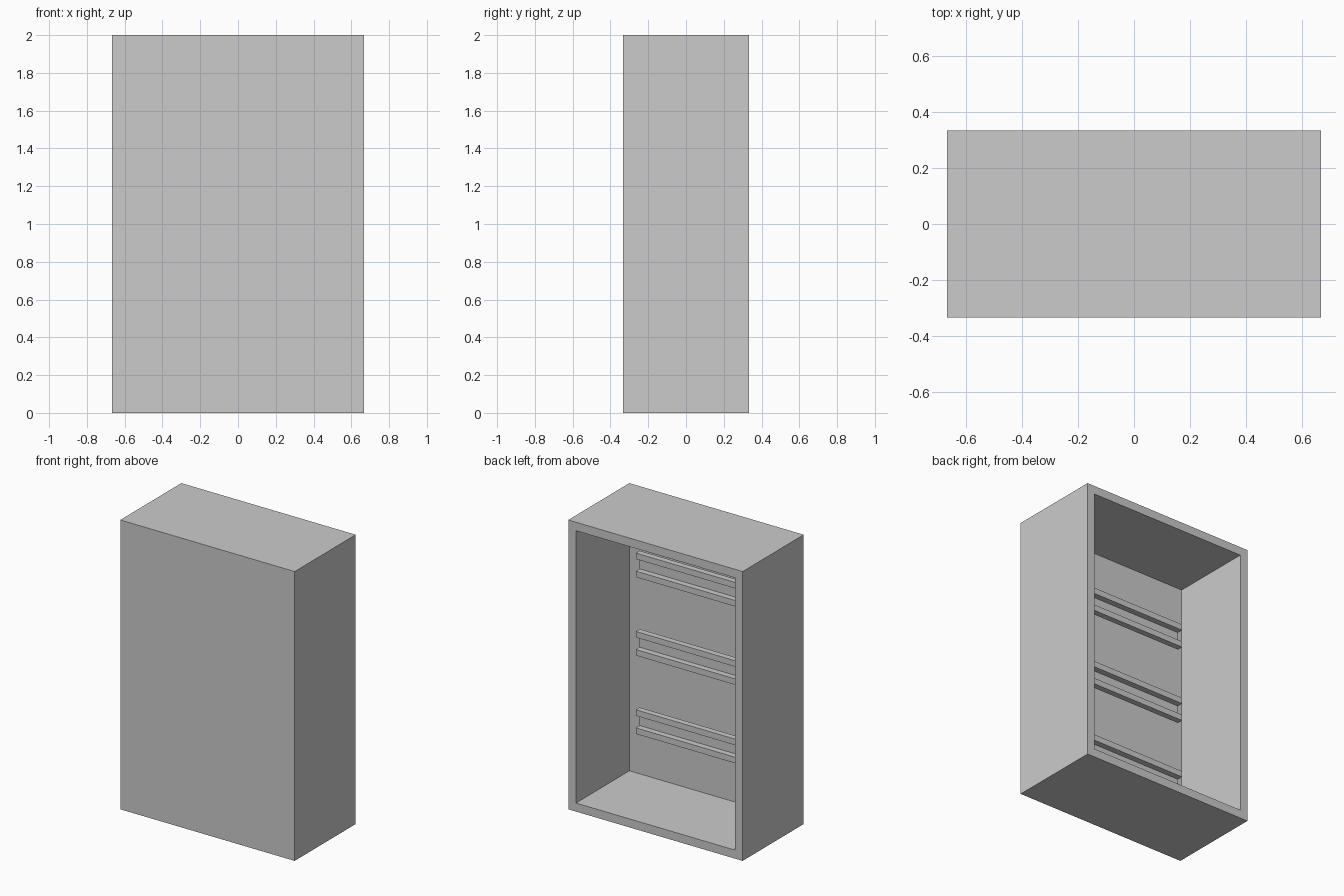
import bpy, bmesh

if "Cube" in bpy.data.objects:
    bpy.data.objects.remove(bpy.data.objects["Cube"])

U = 1 / 12  # grid unit: cabinet is 16 x 8 x 24 units


def box(name, x, y, z):
    """Axis-aligned box from (min, max) ranges given in grid units."""
    bm = bmesh.new()
    bmesh.ops.create_cube(bm, size=1)
    for v in bm.verts:
        for i, (lo, hi) in enumerate((x, y, z)):
            v.co[i] = U * (lo if v.co[i] < 0 else hi)
    mesh = bpy.data.meshes.new(name)
    bm.to_mesh(mesh)
    bm.free()
    obj = bpy.data.objects.new(name, mesh)
    bpy.context.collection.objects.link(obj)
    return obj


# Cabinet shell: one-unit walls, hollowed out from the open back
shell = box("cabinet_shell", (-8, 8), (-4, 4), (0, 24))
bm = bmesh.new()
bm.from_mesh(shell.data)
bm.normal_update()
back = max(bm.faces, key=lambda f: f.calc_center_median().y)
bmesh.ops.inset_region(bm, faces=[back], thickness=U)
cavity = bmesh.ops.extrude_face_region(bm, geom=[back])["geom"]
bmesh.ops.translate(bm, vec=(0, -7 * U, 0),
                    verts=[g for g in cavity if isinstance(g, bmesh.types.BMVert)])
if back.is_valid:
    bmesh.ops.delete(bm, geom=[back], context='FACES_ONLY')
bmesh.ops.recalc_face_normals(bm, faces=bm.faces)
bm.to_mesh(shell.data)
bm.free()

# Three rail pairs on the inner wall, each joined by a backing strip
SPAN = (-6.5, 6)
for i, z in enumerate((4.5, 11, 17.5), 1):
    box(f"backing_strip_{i}", SPAN, (-3, -2.5), (z + 0.5, z + 1.5))
    box(f"lower_rail_{i}", SPAN, (-2.5, -2), (z, z + 0.5))
    box(f"upper_rail_{i}", SPAN, (-2.5, -2), (z + 1.5, z + 2))
